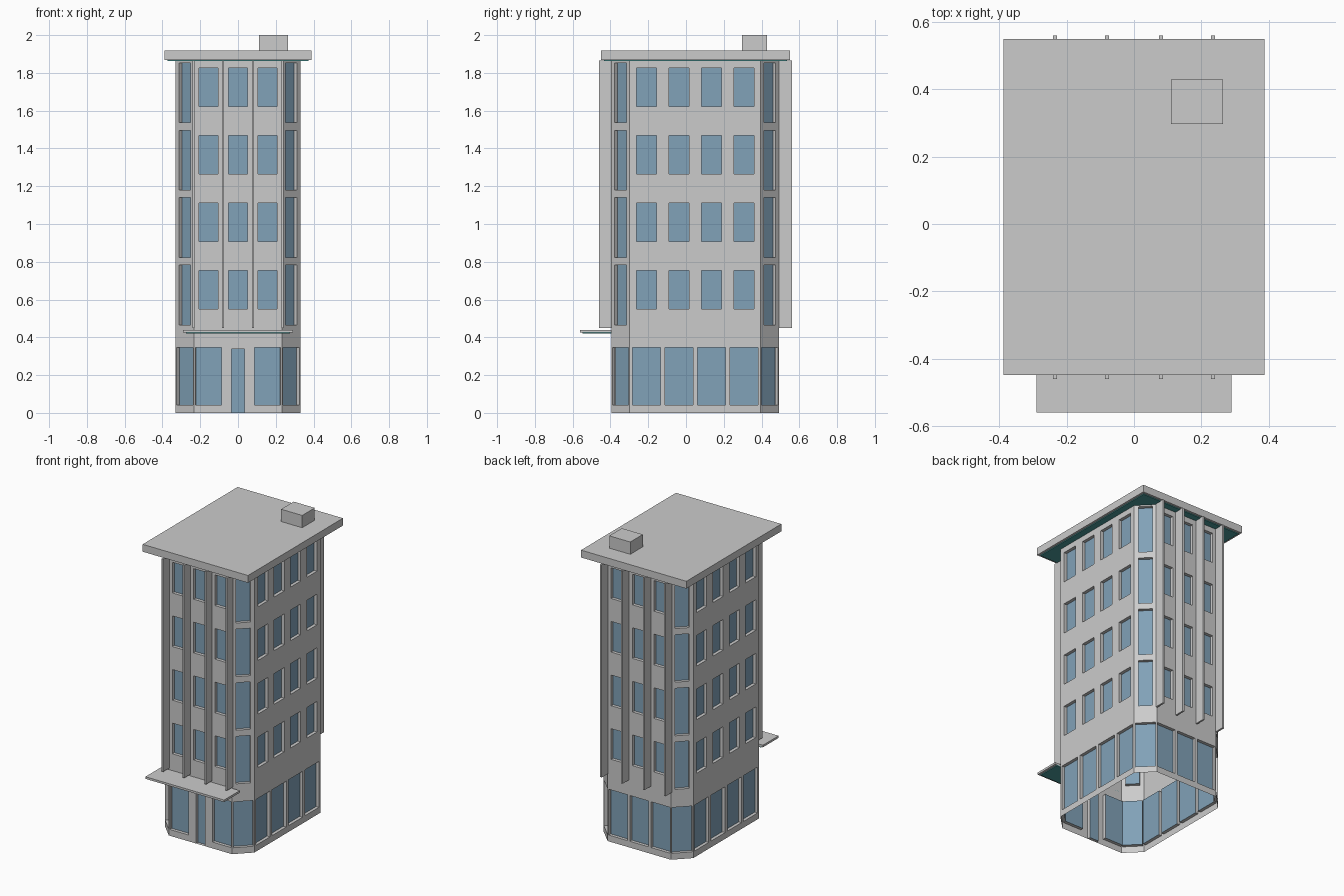
import bpy, bmesh
from mathutils import Vector

if "Cube" in bpy.data.objects:
    bpy.data.objects.remove(bpy.data.objects["Cube"])


def material(name, color):
    m = bpy.data.materials.new(name)
    m.diffuse_color = color
    m.use_nodes = True
    m.node_tree.nodes["Principled BSDF"].inputs["Base Color"].default_value = m.diffuse_color
    return m


glass_mat = material("glass_blue", (0.22, 0.36, 0.48, 1))
teal_mat = material("soffit_teal", (0.07, 0.33, 0.33, 1))


def finish(name, bm, mat=None):
    bmesh.ops.remove_doubles(bm, verts=bm.verts, dist=0.0002)
    me = bpy.data.meshes.new(name)
    bm.to_mesh(me)
    bm.free()
    ob = bpy.data.objects.new(name, me)
    bpy.context.collection.objects.link(ob)
    if mat:
        me.materials.append(mat)
    return ob


def box(name, x, y, z, mat=None):
    bm = bmesh.new()
    bmesh.ops.create_cube(bm, size=1)
    for v in bm.verts:
        v.co = [a + (b - a) * (c + 0.5) for (a, b), c in zip((x, y, z), v.co)]
    return finish(name, bm, mat)


def quad(bm, pts):
    bm.faces.new([bm.verts.new(p) for p in pts])


TOP = 1.866
DEPTH = 0.021


def wall(p0, p1, holes):
    """Flat wall with recessed panes; holes are (centre, width, z0, z1)."""
    p0, p1 = Vector((*p0, 0)), Vector((*p1, 0))
    half = (p1 - p0).length / 2
    mid, d = (p0 + p1) / 2, (p1 - p0).normalized()
    inward = Vector((-d.y, d.x, 0)) * DEPTH
    rects = [(c - w / 2, c + w / 2, a, b) for c, w, a, b in holes]

    def corners(u0, u1, z0, z1):
        return [mid + d * u + Vector((0, 0, z))
                for u, z in ((u0, z0), (u1, z0), (u1, z1), (u0, z1))]

    # horizontal bands, each cut only by the openings it crosses
    zs = sorted({0, TOP} | {r[2] for r in rects} | {r[3] for r in rects})
    for z0, z1 in zip(zs, zs[1:]):
        us = sorted({-half, half} | {u for r in rects for u in r[:2]})
        for u0, u1 in zip(us, us[1:]):
            um, zm = (u0 + u1) / 2, (z0 + z1) / 2
            if not any(r[0] < um < r[1] and r[2] < zm < r[3] for r in rects):
                quad(shell, corners(u0, u1, z0, z1))
    # reveals and panes
    for r in rects:
        o = corners(*r)
        n = [p + inward for p in o]
        for i in range(4):
            j = (i + 1) % 4
            quad(shell, (o[i], o[j], n[j], n[i]))
        quad(panes, n)


def upper(centres, w, z0, h):
    return [(c, w, z0 + 0.357 * k, z0 + 0.357 * k + h)
            for k in range(4) for c in centres]


def ground(centres, w):
    return [(c, w, 0.042, 0.347) for c in centres]


# Hollow wall shell: eight sides with 45 degree corners
shell, panes = bmesh.new(), bmesh.new()
X, Y0, Y1, C = 0.33, -0.395, 0.492, 0.097
ring = [(-X + C, Y0), (X - C, Y0), (X, Y0 + C), (X, Y1 - C),
        (X - C, Y1), (-X + C, Y1), (-X, Y1 - C), (-X, Y0 + C)]
three = (-0.157, 0, 0.157)
four = (-0.258, -0.086, 0.086, 0.258)
face_up = upper(three, 0.1, 0.551, 0.204)
front = face_up + ground((-0.157, 0.157), 0.138) + [(0, 0.068, 0, 0.338)]
back = face_up + ground(three, 0.138)
side = upper(four, 0.107, 0.551, 0.204) + ground(four, 0.148)
corner = upper((0,), 0.087, 0.466, 0.316) + ground((0,), 0.122)
for i, holes in enumerate((front, corner, side, corner, back, corner, side, corner)):
    wall(ring[i], ring[(i + 1) % 8], holes)
finish("wall_shell", shell)
finish("window_panes", panes, glass_mat)

# Vertical fins on front and back
for x in (-0.235, -0.08, 0.08, 0.235):
    for label, y in (("front", (-0.46, Y0)), ("back", (Y1, 0.56))):
        box(label + "_fin", (x - 0.006, x + 0.006), y, (0.45, TOP))

# Roof slab, teal soffit and roof box
box("roof_slab", (-0.388, 0.388), (-0.449, 0.55), (1.869, 1.918))
box("roof_soffit", (-0.373, 0.373), (-0.434, 0.535), (1.863, 1.869), teal_mat)
box("roof_box", (0.11, 0.265), (0.297, 0.429), (1.918, 2.0))

# Entrance canopy with its underside panel
box("canopy", (-0.29, 0.29), (-0.56, Y0), (0.425, 0.439))
box("canopy_soffit", (-0.275, 0.275), (-0.548, Y0), (0.42, 0.425), teal_mat)
